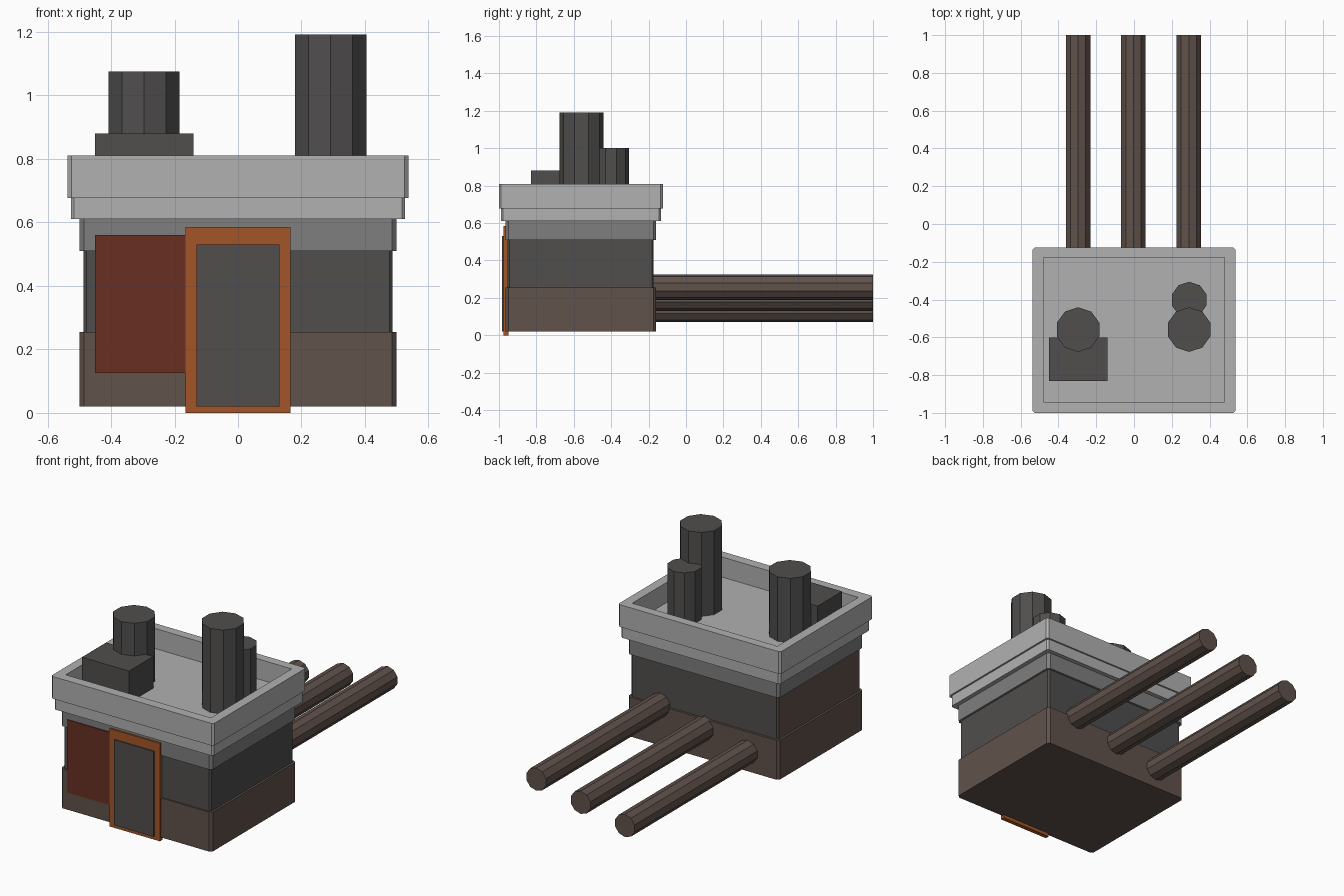
import bpy, bmesh, math
from mathutils import Matrix

if "Cube" in bpy.data.objects:
    bpy.data.objects.remove(bpy.data.objects["Cube"])


def material(name, r, g, b):
    m = bpy.data.materials.new(name)
    m.diffuse_color = (r, g, b, 1)
    m.use_nodes = True
    m.node_tree.nodes["Principled BSDF"].inputs["Base Color"].default_value = m.diffuse_color
    return m


LIGHT = material("light_grey", .44, .44, .44)
MID = material("mid_grey", .21, .21, .21)
DARK = material("dark_grey", .08, .077, .075)
BROWN = material("brown", .117, .084, .07)
RED = material("rust_red", .138, .03, .016)
ORANGE = material("orange", .37, .09, .02)


def finish(name, bm, *mats):
    bmesh.ops.recalc_face_normals(bm, faces=bm.faces)
    me = bpy.data.meshes.new(name)
    bm.to_mesh(me)
    bm.free()
    for m in mats:
        me.materials.append(m)
    ob = bpy.data.objects.new(name, me)
    bpy.context.collection.objects.link(ob)
    return ob


def block(name, rings, *mats):
    """Loft chamfered rectangles given as (half width, y0, y1, z, chamfer)."""
    bm = bmesh.new()
    loops = []
    for h, y0, y1, z, c in rings:
        pts = [(-h + c, y0), (h - c, y0), (h, y0 + c), (h, y1 - c),
               (h - c, y1), (-h + c, y1), (-h, y1 - c), (-h, y0 + c)]
        loops.append([bm.verts.new((x, y, z)) for x, y in pts])
    for a, b in zip(loops, loops[1:]):
        for i in range(8):
            j = (i + 1) % 8
            bm.faces.new((a[i], a[j], b[j], b[i]))
    bm.faces.new(loops[0])
    bm.faces.new(loops[-1])
    return finish(name, bm, *mats)


def box(name, lo, hi, mat):
    bm = bmesh.new()
    bmesh.ops.create_cube(bm, size=1)
    for v in bm.verts:
        v.co = [l + (c + .5) * (h - l) for l, h, c in zip(lo, hi, v.co)]
    return finish(name, bm, mat)


def cylinder(name, start, length, r, mat, lying=False):
    bm = bmesh.new()
    bmesh.ops.create_cone(bm, cap_ends=True, segments=10, radius1=r, radius2=r,
                          depth=length, matrix=Matrix.Translation((0, 0, length / 2)))
    if lying:
        bm.transform(Matrix.Rotation(-math.pi / 2, 4, 'X'))
    bm.transform(Matrix.Translation(start))
    return finish(name, bm, mat)


# Building body
block("base", [(.5, -.965, -.16, .02, .015), (.5, -.965, -.16, .255, .015)], BROWN)
walls = block("walls", [(.487, -.955, -.173, .25, .01), (.487, -.955, -.173, .515, .01)], DARK, BROWN)
for p in walls.data.polygons:
    if p.normal.x < -.9:
        p.material_index = 1
block("upper_band", [(.5, -.965, -.16, .51, .015), (.5, -.965, -.16, .615, .015)], MID)

# Stepped parapet with sunken roof
block("roof_parapet", [
    (.526, -.988, -.134, .61, .01), (.526, -.988, -.134, .677, .01),
    (.537, -1, -.124, .677, .012), (.537, -1, -.124, .81, .012),
    (.48, -.942, -.178, .81, .002), (.48, -.942, -.178, .69, .002)], LIGHT)

# Front: door, frame and side panel
box("door_frame", (-.166, -.975, 0), (.166, -.95, .585), ORANGE)
box("door", (-.13, -.983, .02), (.13, -.95, .53), DARK)
box("wall_panel", (-.45, -.971, .125), (-.16, -.95, .56), RED)

# Rooftop units
box("roof_box", (-.45, -.83, .68), (-.14, -.6, .88), DARK)
for name, x, y, r, top in (("left_chimney", -.296, -.559, .118, 1.075),
                           ("tall_chimney", .292, -.559, .118, 1.192),
                           ("short_chimney", .292, -.402, .096, 1.0)):
    cylinder(name, (x, y, .68), top - .68, r, DARK)

# Rear pipes, stepping up to the right
for i, x in enumerate((-.296, -.003, .29)):
    cylinder(f"rear_pipe_{i + 1}", (x, -.2, .138 + .06 * i), 1.2, .068, BROWN, lying=True)
